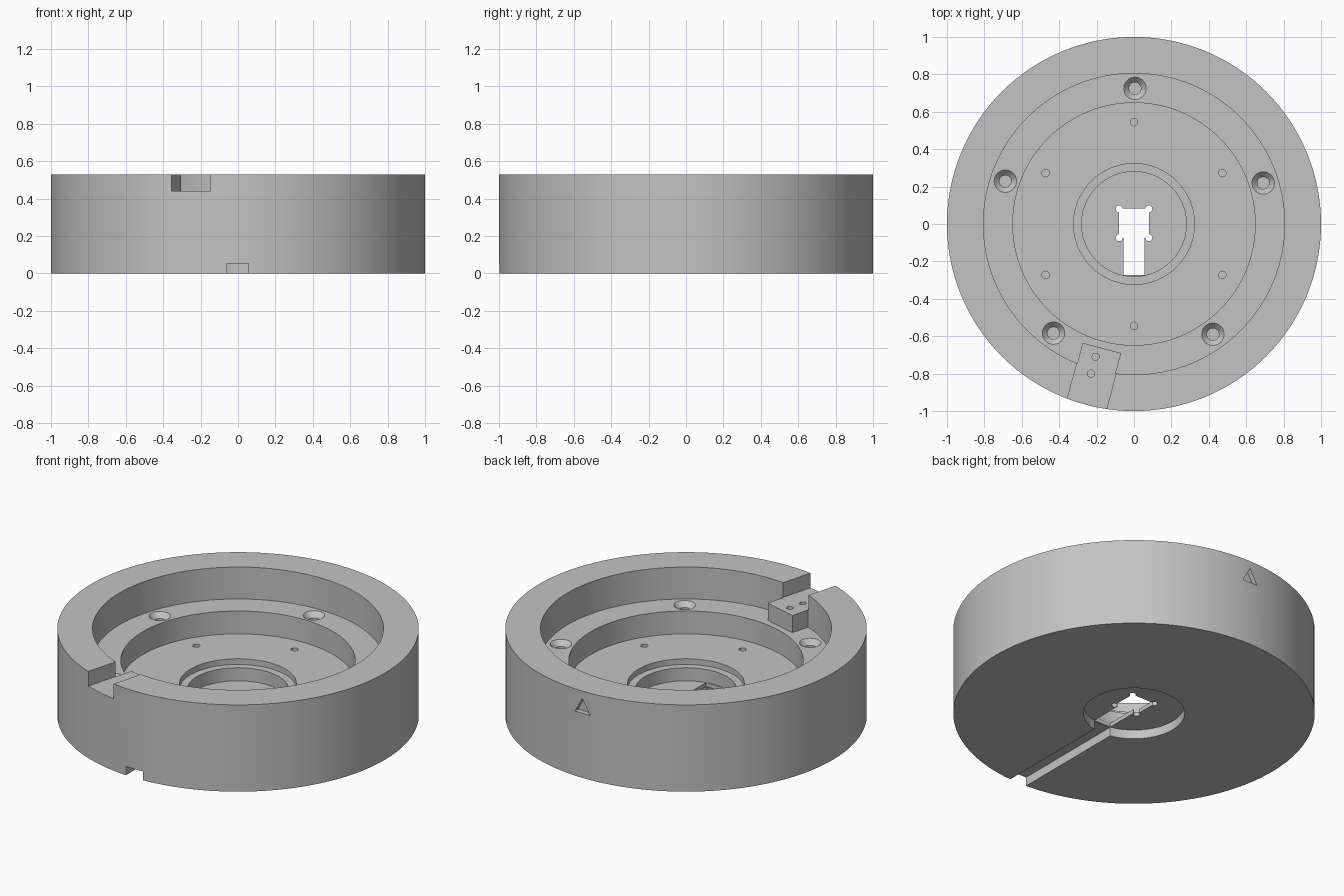
import bpy
import bmesh
import math
from mathutils import Matrix, Vector

if "Cube" in bpy.data.objects:
    bpy.data.objects.remove(bpy.data.objects["Cube"], do_unlink=True)

GREY = (0.55, 0.55, 0.55, 1)
grey = bpy.data.materials.new("plain grey")
grey.use_nodes = True
grey.diffuse_color = GREY
grey.node_tree.nodes["Principled BSDF"].inputs["Base Color"].default_value = GREY


def make_object(name, bm, matrix=None):
    bmesh.ops.remove_doubles(bm, verts=bm.verts, dist=1e-5)
    bmesh.ops.recalc_face_normals(bm, faces=bm.faces)
    if matrix:
        bm.transform(matrix)
    mesh = bpy.data.meshes.new(name)
    bm.to_mesh(mesh)
    bm.free()
    mesh.materials.append(grey)
    obj = bpy.data.objects.new(name, mesh)
    bpy.context.collection.objects.link(obj)
    return obj


def lathe(name, profile, steps, x=0, y=0):
    """Solid of revolution from (radius, height) points."""
    bm = bmesh.new()
    verts = [bm.verts.new((r, 0, z)) for r, z in profile]
    edges = [bm.edges.new(pair) for pair in zip(verts, verts[1:])]
    bmesh.ops.spin(bm, geom=verts + edges, cent=(0, 0, 0), axis=(0, 0, 1),
                   angle=math.tau, steps=steps, use_merge=True)
    return make_object(name, bm, Matrix.Translation((x, y, 0)))


def prism(name, outline, low, high, matrix=None):
    """Outline in x and y, extruded from low to high."""
    bm = bmesh.new()
    face = bm.faces.new([bm.verts.new((x, y, low)) for x, y in outline])
    top = bmesh.ops.extrude_face_region(bm, geom=[face])["geom"]
    bmesh.ops.translate(bm, vec=(0, 0, high - low),
                        verts=[v for v in top if isinstance(v, bmesh.types.BMVert)])
    return make_object(name, bm, matrix)


def rect(x0, x1, y0, y1):
    return [(x0, y0), (x1, y0), (x1, y1), (x0, y1)]


def pin(x, y, radius, low, high):
    return lathe("hole_cutter", [(0, low), (radius, low), (radius, high), (0, high)], 20, x, y)


def combine(target, other, operation="DIFFERENCE"):
    mod = target.modifiers.new("combine", "BOOLEAN")
    mod.operation = operation
    mod.solver = "EXACT"
    mod.object = other
    bpy.context.view_layer.objects.active = target
    bpy.ops.object.modifier_apply(modifier=mod.name)
    bpy.data.objects.remove(other, do_unlink=True)


# Stepped round housing with a shallow recess underneath
LEDGE, FLOOR, NOTCH = 0.335, 0.195, 0.44
body = lathe("round_housing", [
    (0, 0.055), (0.28, 0.055), (0.28, 0), (1, 0), (1, 0.53), (0.805, 0.53),
    (0.805, LEDGE), (0.648, LEDGE), (0.648, FLOOR), (0.323, FLOOR),
    (0.323, 0.16), (0.28, 0.16), (0.28, 0.08), (0, 0.08)], 128)

# Block on the ledge, then the notch through the rim above it
turn = Matrix.Rotation(math.radians(-15), 4, "Z")
combine(body, prism("block", rect(-0.1, 0.112, -0.9, -0.685), 0.3, 0.5, turn), "UNION")
combine(body, prism("notch_cutter", rect(-0.102, 0.114, -1.2, -0.6), NOTCH, 0.7, turn))
for x, y in ((-0.205, -0.71), (-0.23, -0.8)):
    combine(body, pin(x, y, 0.019, 0.37, 0.6))

# Keyhole opening with relieved corners, and the cable slot below
outline = [(-0.057, -0.274), (0.057, -0.274), (0.057, -0.073), (0.08, -0.073),
           (0.08, 0.083), (-0.08, 0.083), (-0.08, -0.073), (-0.057, -0.073)]
combine(body, prism("opening_cutter", outline, -0.05, 0.13))
for x in (-0.079, 0.079):
    for y in (-0.073, 0.081):
        combine(body, pin(x, y, 0.019, -0.04, 0.12))
combine(body, prism("slot_cutter", rect(-0.058, 0.056, -1.2, -0.271), -0.1, 0.054))

# Countersunk screw holes on the ledge
for i in range(5):
    a = math.radians(89.6 + 72 * i)
    screw = lathe("screw_cutter", [(0, 0.2), (0.032, 0.2), (0.032, LEDGE - 0.03),
                                   (0.06, LEDGE), (0.06, 0.36), (0, 0.36)],
                  32, 0.725 * math.cos(a), 0.725 * math.sin(a))
    combine(body, screw)

# Small pilot holes in the floor
for i in range(6):
    a = math.radians(90 + 60 * i)
    combine(body, pin(0.545 * math.cos(a), 0.545 * math.sin(a), 0.02, 0.12, 0.25))

# Engraved triangle on the back wall
upright = Matrix.Rotation(math.radians(90), 4, "X")
combine(body, prism("triangle_cutter", [(-0.05, 0.395), (0.05, 0.395), (0, 0.485)],
                    -1.1, -0.97, upright))

# Smooth curved walls, crisp edges
bpy.ops.object.select_all(action="DESELECT")
body.select_set(True)
bpy.context.view_layer.objects.active = body
bpy.ops.object.shade_smooth_by_angle(angle=math.radians(25))
